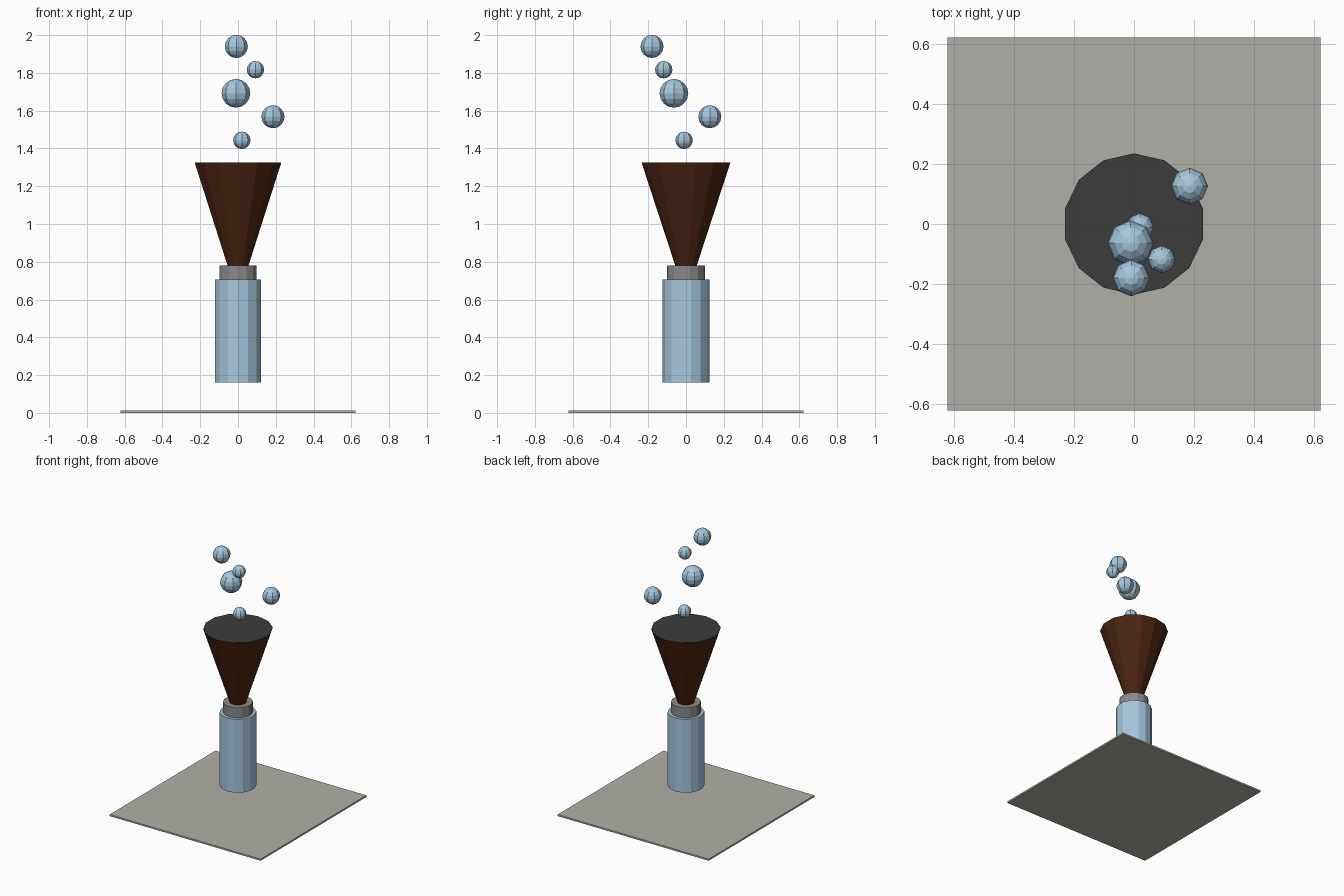
import bpy

cube = bpy.data.objects.get("Cube")
if cube:
    bpy.data.objects.remove(cube, do_unlink=True)


def material(name, hex_code):
    # sRGB hex to linear values
    srgb = [c / 255 for c in bytes.fromhex(hex_code)]
    linear = [((c + 0.055) / 1.055) ** 2.4 for c in srgb]
    mat = bpy.data.materials.new(name)
    mat.use_nodes = True
    mat.diffuse_color = (*linear, 1)
    mat.node_tree.nodes["Principled BSDF"].inputs["Base Color"].default_value = (*linear, 1)
    return mat


blue = material("pale blue", "A6C8DE")
brown = material("dark brown", "4A2410")
grey = material("mid grey", "8A8A8A")
stone = material("stone grey", "B0B0A8")
charcoal = material("charcoal", "3C3C3C")


def finish(name, *mats):
    obj = bpy.context.object
    obj.name = obj.data.name = name
    for mat in mats:
        obj.data.materials.append(mat)
    return obj


def tapered(name, r_low, r_high, z_low, z_high, *mats):
    bpy.ops.mesh.primitive_cone_add(
        vertices=14, radius1=r_low, radius2=r_high, depth=z_high - z_low,
        location=(0, 0, (z_low + z_high) / 2))
    return finish(name, *mats)


# Ground plate
bpy.ops.mesh.primitive_cube_add(size=1, location=(0, 0, 0.006))
plate = finish("base_plate", stone)
plate.scale = (1.242, 1.242, 0.012)

# Floating bottle with its neck
tapered("bottle_body", 0.124, 0.124, 0.16, 0.705, blue)
tapered("bottle_neck", 0.101, 0.101, 0.70, 0.78, grey)

# Funnel with a dark filled mouth
funnel = tapered("funnel", 0.052, 0.235, 0.765, 1.325, brown, charcoal)
for face in funnel.data.polygons:
    face.material_index = 1 if face.normal.z > 0.9 else 0

# Falling droplets: x, y, z, radius
droplets = [
    (0.02, -0.01, 1.443, 0.046),
    (0.185, 0.126, 1.568, 0.061),
    (-0.011, -0.064, 1.692, 0.076),
    (0.092, -0.118, 1.817, 0.046),
    (-0.009, -0.18, 1.94, 0.061),
]
for i, (x, y, z, r) in enumerate(droplets):
    bpy.ops.mesh.primitive_uv_sphere_add(
        segments=8, ring_count=8, radius=r, location=(x, y, z))
    finish(f"droplet_{i + 1}", blue)
